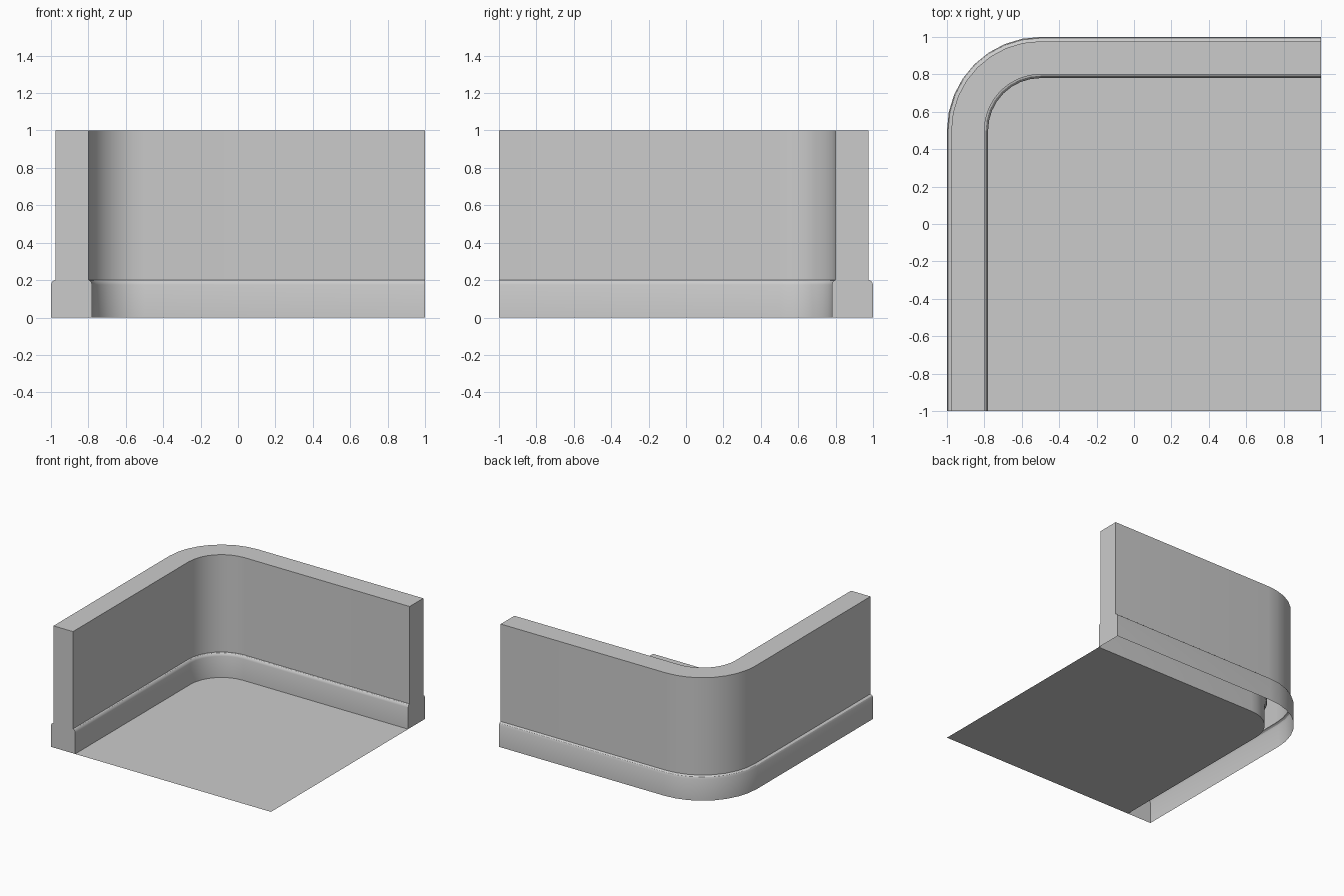
import bpy, bmesh, math

if "Cube" in bpy.data.objects:
    bpy.data.objects.remove(bpy.data.objects["Cube"])

SEGS = 8       # facets around the rounded corner
R = 0.5        # outer corner radius


def path(d):
    """Plan outline of the corner, offset inward by d from the outer face."""
    r = R - d
    pts = [(-1 + d, -1)]
    for i in range(SEGS + 1):
        a = math.pi - i * math.pi / 2 / SEGS
        pts.append((-1 + R + r * math.cos(a), 1 - R + r * math.sin(a)))
    return pts + [(1, 1 - d)]


def finish(name, bm):
    mesh = bpy.data.meshes.new(name)
    bm.to_mesh(mesh)
    bm.free()
    obj = bpy.data.objects.new(name, mesh)
    bpy.context.collection.objects.link(obj)
    bpy.context.view_layer.objects.active = obj
    obj.select_set(True)
    bpy.ops.object.shade_smooth_by_angle(angle=math.radians(30))
    obj.select_set(False)
    return obj


# Wall with rounded skirting on both sides: (inward offset, height), open below
profile = [(0, 0), (0, 0.175), (0.006, 0.191), (0.015, 0.198), (0.023, 0.2),
           (0.023, 1), (0.2, 1),
           (0.2, 0.2), (0.208, 0.198), (0.215, 0.191), (0.22, 0.175), (0.22, 0)]
bm = bmesh.new()
rows = [[bm.verts.new((x, y, z)) for x, y in path(d)] for d, z in profile]
for a, b in zip(rows, rows[1:]):
    for i in range(len(a) - 1):
        bm.faces.new((a[i], b[i], b[i + 1], a[i + 1]))
# End caps
bm.faces.new([r[0] for r in reversed(rows)])
bm.faces.new([r[-1] for r in rows])
# Orient by the top face, which must point up
bmesh.ops.recalc_face_normals(bm, faces=bm.faces[:])
top = max(bm.faces, key=lambda f: f.calc_center_median().z)
if top.normal.z < 0:
    bmesh.ops.reverse_faces(bm, faces=bm.faces[:])
finish("corner_wall", bm)

# Floor sheet inside the skirting
bm = bmesh.new()
floor = bm.faces.new([bm.verts.new((x, y, 0)) for x, y in path(0.22) + [(1, -1)]])
floor.normal_update()
if floor.normal.z < 0:
    floor.normal_flip()
finish("floor", bm)
